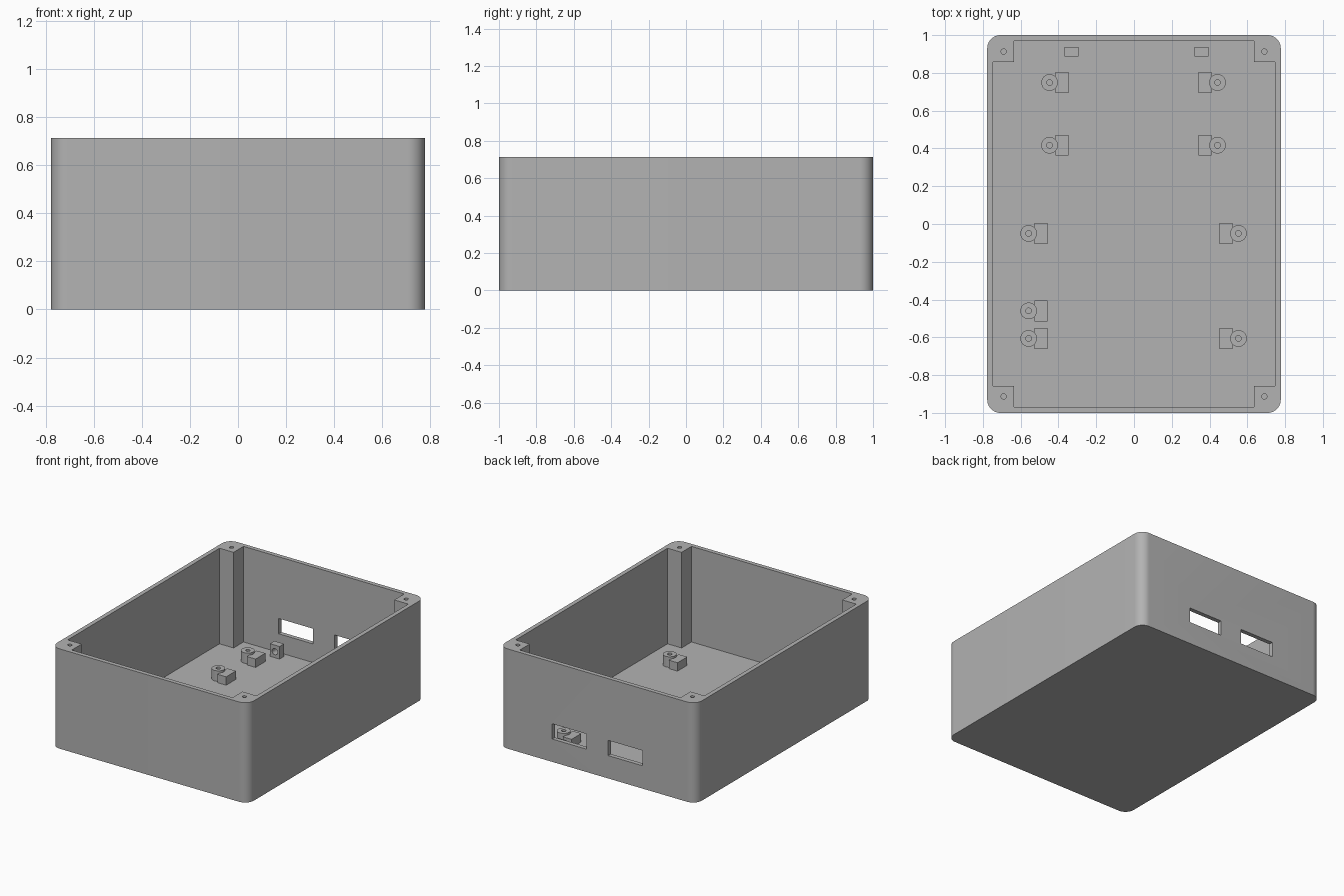
import bpy
import bmesh
import math
from mathutils import Matrix

cube = bpy.data.objects.get("Cube")
if cube:
    bpy.data.objects.remove(cube, do_unlink=True)

grey = bpy.data.materials.new("plain grey")
grey.use_nodes = True
grey.diffuse_color = (0.45, 0.45, 0.45, 1)
grey.node_tree.nodes["Principled BSDF"].inputs["Base Color"].default_value = (0.45, 0.45, 0.45, 1)

HALF_X, HALF_Y, HEIGHT = 0.777, 1.0, 0.713
WALL, FLOOR, RADIUS = 0.031, 0.03, 0.07
POST_X, POST_Y = 0.635, 0.857        # inner corner of the screw columns
SIDES = (-1, 1)


def prism(bm, outline, low, high):
    """Closed solid from a flat outline, between two heights."""
    face = bm.faces.new([bm.verts.new((x, y, low)) for x, y in outline])
    moved = bmesh.ops.extrude_face_region(bm, geom=[face])["geom"]
    verts = [v for v in moved if isinstance(v, bmesh.types.BMVert)]
    bmesh.ops.translate(bm, verts=verts, vec=(0, 0, high - low))


def box(bm, x, y, z):
    prism(bm, [(x[0], y[0]), (x[1], y[0]), (x[1], y[1]), (x[0], y[1])], *z)


def circle(x, y, radius, count=32):
    turn = 2 * math.pi / count
    return [(x + radius * math.cos(i * turn), y + radius * math.sin(i * turn))
            for i in range(count)]


def finish(bm, name):
    bmesh.ops.recalc_face_normals(bm, faces=bm.faces)
    mesh = bpy.data.meshes.new(name)
    bm.to_mesh(mesh)
    bm.free()
    mesh.materials.append(grey)
    obj = bpy.data.objects.new(name, mesh)
    bpy.context.scene.collection.objects.link(obj)
    return obj


def activate(obj):
    bpy.ops.object.select_all(action="DESELECT")
    obj.select_set(True)
    bpy.context.view_layer.objects.active = obj


def cut(obj, bm):
    cutter = finish(bm, "cutter")
    cutter.hide_render = True
    mod = obj.modifiers.new("cut", "BOOLEAN")
    mod.operation, mod.solver, mod.object = "DIFFERENCE", "EXACT", cutter
    activate(obj)
    bpy.ops.object.modifier_apply(modifier=mod.name)
    bpy.data.objects.remove(cutter, do_unlink=True)


def smooth(obj):
    activate(obj)
    bpy.ops.object.shade_smooth_by_angle(angle=math.radians(30))


# Case: rounded block
outline = []
for quarter, (sx, sy) in enumerate([(1, 1), (-1, 1), (-1, -1), (1, -1)]):
    for step in range(13):
        a = (quarter + step / 12) * math.pi / 2
        outline.append((sx * (HALF_X - RADIUS) + RADIUS * math.cos(a),
                        sy * (HALF_Y - RADIUS) + RADIUS * math.sin(a)))
bm = bmesh.new()
prism(bm, outline, 0, HEIGHT)
case = finish(bm, "case")

# Cavity, leaving a square screw column in each corner
ix, iy = HALF_X - WALL, HALF_Y - WALL
bm = bmesh.new()
prism(bm, [(ix, -POST_Y), (ix, POST_Y), (POST_X, POST_Y), (POST_X, iy),
           (-POST_X, iy), (-POST_X, POST_Y), (-ix, POST_Y), (-ix, -POST_Y),
           (-POST_X, -POST_Y), (-POST_X, -iy), (POST_X, -iy), (POST_X, -POST_Y)],
      FLOOR, HEIGHT + 0.1)
cut(case, bm)

# Screw holes and the two openings in the back wall
bm = bmesh.new()
for sx in SIDES:
    for sy in SIDES:
        prism(bm, circle(sx * 0.69, sy * 0.913, 0.014, 24), HEIGHT - 0.2, HEIGHT + 0.1)
    box(bm, sorted((sx * 0.085, sx * 0.357)), (0.95, 1.1), (0.163, 0.272))
cut(case, bm)
smooth(case)

# Standoff with a blind hole, and the support block beside it
bm = bmesh.new()
prism(bm, circle(0, 0, 0.044), FLOOR - 0.01, 0.105)
standoff = finish(bm, "standoff")
bm = bmesh.new()
prism(bm, circle(0, 0, 0.015, 24), FLOOR, 0.2)
cut(standoff, bm)
smooth(standoff)
bm = bmesh.new()
box(bm, (0.032, 0.1), (-0.055, 0.055), (FLOOR - 0.01, 0.09))
block = finish(bm, "support_block")

places = [(-0.447, 0.749), (-0.447, 0.417), (-0.558, -0.05), (-0.558, -0.46),
          (-0.558, -0.606), (0.442, 0.749), (0.442, 0.417), (0.553, -0.05),
          (0.553, -0.606)]
for i, (x, y) in enumerate(places):
    for part in (standoff, block):
        obj = part
        if i:
            obj = bpy.data.objects.new(part.name.split(".")[0], part.data)
            bpy.context.scene.collection.objects.link(obj)
        turn = math.pi if x > 0 else 0
        obj.matrix_world = Matrix.Translation((x, y, 0)) @ Matrix.Rotation(turn, 4, "Z")

# Small cable lugs by the back wall, each with a hole through it
for x, side in ((-0.331, "right"), (0.357, "left")):
    bm = bmesh.new()
    box(bm, (x - 0.038, x + 0.038), (0.888, 0.938), (FLOOR - 0.01, 0.12))
    lug = finish(bm, side + "_cable_lug")
    bm = bmesh.new()
    prism(bm, circle(0, 0, 0.022, 24), -0.1, 0.1)
    bm.transform(Matrix.Translation((x, 0.913, 0.073)) @ Matrix.Rotation(math.pi / 2, 4, "X"))
    cut(lug, bm)
    smooth(lug)
